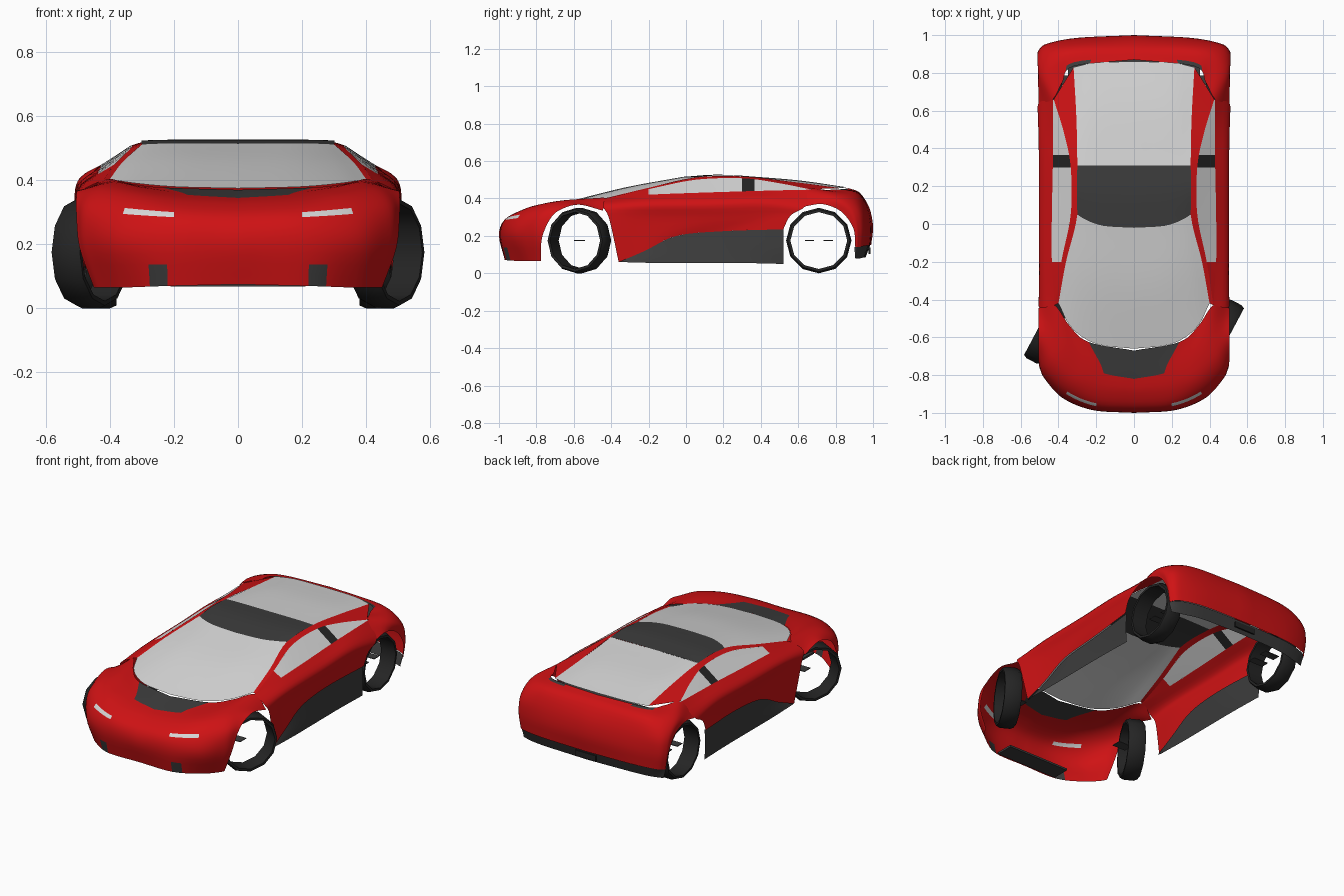
import bpy, bmesh, math
from mathutils import Vector, Matrix

if "Cube" in bpy.data.objects:
    bpy.data.objects.remove(bpy.data.objects["Cube"])


def material(name, rgb):
    m = bpy.data.materials.new(name)
    m.use_nodes = True
    m.diffuse_color = (*rgb, 1)
    m.node_tree.nodes["Principled BSDF"].inputs["Base Color"].default_value = (*rgb, 1)
    return m


RED, GLASS, TRIM, RUBBER = range(4)
MATERIALS = [
    material("red paint", (.62, .006, .007)),
    material("light glass", (.68, .68, .68)),
    material("dark trim", (.045, .045, .045)),
    material("black rubber", (.018, .018, .018)),
]
parts = []


def finish(name, bm, mirror=True):
    mesh = bpy.data.meshes.new(name)
    bm.to_mesh(mesh)
    bm.free()
    for m in MATERIALS:
        mesh.materials.append(m)
    obj = bpy.data.objects.new(name, mesh)
    bpy.context.collection.objects.link(obj)
    if mirror:
        obj.modifiers.new("mirror", 'MIRROR')
    parts.append(obj)
    return obj


def spline(points, t):
    """Point at t (0 to 1) on a smooth curve through the points."""
    p = [Vector(q) for q in points]
    last = len(p) - 1
    i = min(int(t * last + 1e-6), last - 1)
    f = t * last - i
    a = p[i - 1] if i else 2 * p[0] - p[1]
    b, c = p[i], p[i + 1]
    d = p[i + 2] if i + 2 <= last else 2 * p[last] - p[last - 1]
    return b + (c - a) * f / 2 + (2 * a - 5 * b + 4 * c - d) * f**2 / 2 \
        + (3 * b - a - 3 * c + d) * f**3 / 2


def loft(name, curves, paint, along=16, across=4):
    """Smooth sheet through the curves; paint is a colour or a rule(u, v, centre)."""
    bm = bmesh.new()
    rows = across * (len(curves) - 1)
    grid = []
    for i in range(along + 1):
        section = [spline(c, i / along) for c in curves]
        grid.append([bm.verts.new(spline(section, j / rows)) for j in range(rows + 1)])
    for i in range(along):
        for j in range(rows):
            f = bm.faces.new((grid[i][j], grid[i + 1][j], grid[i + 1][j + 1], grid[i][j + 1]))
            mid = f.calc_center_median()
            f.material_index = paint((i + .5) / along, (j + .5) / across, mid) if callable(paint) else paint
    bm.normal_update()
    # Turn the sheet so that it faces away from the middle of the car
    inside = Vector((0, 0, .15))
    if sum(f.normal.dot(f.calc_center_median() - inside) * f.calc_area() for f in bm.faces) < 0:
        bmesh.ops.reverse_faces(bm, faces=bm.faces[:])
    return finish(name, bm)


def box(name, centre, size, paint, mirror=True):
    bm = bmesh.new()
    bmesh.ops.create_cube(bm, size=1, matrix=Matrix.Translation(centre) @ Matrix.Diagonal((*size, 1)))
    for f in bm.faces:
        f.material_index = paint
    return finish(name, bm, mirror)


# Shared lines of the cabin
rail_inner = [(.4, -.42, .404), (.36, -.2, .457), (.3, .05, .512),
              (.3, .31, .518), (.305, .56, .49), (.32, .83, .455)]
rail_outer = [(.42, -.43, .402), (.385, -.2, .45), (.335, .05, .5),
              (.335, .3, .508), (.37, .48, .485), (.425, .66, .45)]
belt = [(.42, -.43, .402), (.435, -.2, .42), (.435, .05, .43),
        (.43, .3, .438), (.43, .48, .443), (.43, .66, .447)]

# Cabin: windscreen, roof, rear window, rails and side windows
loft("windscreen", [
    [(0, -.66, .375), (0, -.33, .458), (0, -.02, .515)],
    [(.2, -.635, .38), (.18, -.3, .462), (.16, -.01, .516)],
    [(.33, -.55, .392), (.29, -.25, .462), (.25, .02, .515)],
    rail_inner[:3]], GLASS)
loft("roof", [
    [(0, -.02, .515), (0, .15, .527), (0, .31, .521)],
    [(.16, -.01, .516), (.16, .16, .527), (.16, .31, .521)],
    [(.25, .02, .515), (.25, .17, .526), (.25, .31, .52)],
    [(.3, .05, .512), (.302, .18, .524), (.3, .31, .518)]], TRIM)
loft("rear_window", [
    [(0, .31, .521), (0, .6, .497), (0, .86, .46)],
    [(.2, .31, .52), (.2, .6, .495), (.2, .855, .46)],
    rail_inner[3:]], GLASS)
loft("roof_rail", [rail_inner, rail_outer], RED, along=25, across=2)


def window_paint(u, v, c):
    if c.y < -.18:
        return RED
    return RUBBER if .3 < c.y < .35 else GLASS


loft("side_window", [rail_outer, belt], window_paint, along=30, across=3)


# Nose, bonnet and front wing, ending at the front wheel arch
def nose_paint(u, v, c):
    if v > 4 and u < .25:
        return TRIM                      # bonnet scoop
    if 2 < v < 2.25 and .25 < u < .5:
        return GLASS                     # headlamp slit
    if v < .45 and .25 < u < .34:
        return TRIM                      # lower vent
    return RED


loft("nose", [
    [(0, -.97, .075), (.22, -.96, .07), (.36, -.88, .065), (.43, -.81, .065), (.45, -.775, .065)],
    [(0, -1, .2), (.22, -.985, .2), (.38, -.92, .2), (.47, -.82, .2), (.495, -.77, .19)],
    [(0, -.975, .28), (.2, -.965, .285), (.36, -.9, .295), (.47, -.8, .305), (.505, -.72, .3)],
    [(0, -.9, .325), (.2, -.885, .335), (.33, -.83, .355), (.44, -.74, .365), (.505, -.66, .345)],
    [(0, -.82, .345), (.16, -.79, .355), (.28, -.73, .372), (.4, -.65, .39), (.505, -.57, .367)],
    [(0, -.67, .37), (.24, -.625, .378), (.34, -.54, .39), (.42, -.43, .402), (.505, -.445, .335)],
], nose_paint, along=24)
box("front_lip", (0, -.9, .074), (.42, .11, .012), TRIM, False)

# Side panel between the wheel arches, with the dark skirt below
skirt_line = [(.49, -.36, .06), (.48, -.22, .12), (.475, -.05, .2), (.475, .2, .225), (.5, .52, .235)]
loft("door_panel", [
    belt,
    [(.495, -.445, .36), (.5, -.2, .37), (.5, .1, .375), (.5, .4, .385), (.505, .64, .36)],
    [(.505, -.41, .29), (.49, -.2, .29), (.49, .1, .3), (.495, .4, .31), (.505, .56, .31)],
    skirt_line], RED, along=24)
loft("side_skirt", [
    [(x - .008, y, z) for x, y, z in skirt_line],
    [(.485, -.36, .06), (.485, -.2, .08), (.48, 0, .12), (.48, .25, .13), (.495, .52, .13)],
    [(.49, -.35, .06), (.49, -.15, .055), (.49, .05, .055), (.49, .3, .055), (.49, .52, .05)],
], TRIM, along=20)

# Tail and rear wing, ending at the rear wheel arch
tail_edge = [(0, .99, .15), (.3, .98, .15), (.45, .95, .145), (.49, .92, .14), (.495, .905, .14)]
loft("tail", [
    [(0, .87, .455), (.32, .835, .45), (.38, .75, .446), (.43, .66, .447), (.505, .64, .358)],
    [(0, .93, .43), (.3, .92, .427), (.42, .88, .423), (.49, .8, .41), (.507, .73, .37)],
    [(0, .98, .35), (.3, .965, .35), (.45, .94, .345), (.507, .89, .34), (.507, .83, .33)],
    [(0, 1, .25), (.3, .985, .25), (.46, .955, .245), (.505, .92, .24), (.507, .895, .24)],
    tail_edge],
    lambda u, v, c: TRIM if v < .25 and .17 < u < .34 else RED, along=24)
loft("rear_bumper", [
    [(x, y - .005, z) for x, y, z in tail_edge],
    [(0, .96, .085), (.28, .95, .085), (.4, .93, .08), (.47, .91, .08), (.48, .905, .08)],
], TRIM, across=3)
box("plate_recess", (0, .981, .12), (.14, .009, .035), RUBBER, False)
box("parcel_shelf", (0, .84, .405), (.7, .16, .006), TRIM, False)


# Open tyre rings; the front pair is steered
def tyre(name, centre, steer):
    outline = [(.152, -.05), (.166, -.05), (.175, -.03), (.175, .03), (.166, .05), (.152, .05)]
    sides = 12
    bm = bmesh.new()
    rings = []
    for k in range(sides):
        a = 2 * math.pi * k / sides
        rings.append([bm.verts.new((w, r * math.sin(a), -r * math.cos(a))) for r, w in outline])
    for k in range(sides):
        near, far = rings[k], rings[(k + 1) % sides]
        for j in range(len(outline)):
            n = (j + 1) % len(outline)
            bm.faces.new((near[j], near[n], far[n], far[j])).material_index = RUBBER
    bmesh.ops.recalc_face_normals(bm, faces=bm.faces[:])
    obj = finish(name, bm, False)
    obj.location = centre
    obj.rotation_euler.z = steer


for side, label in ((1, "left"), (-1, "right")):
    tyre("front_tyre_" + label, (side * .46, -.57, .175), math.radians(-28))
    tyre("rear_tyre_" + label, (side * .43, .71, .175), 0)

# Thin suspension arms behind the wheels
box("front_arm", (.39, -.57, .175), (.09, .06, .004), TRIM)
for y in (.66, .76):
    box("rear_arm", (.37, y, .175), (.1, .05, .004), TRIM)

# Smooth shading with sharp creases kept
for obj in parts:
    obj.select_set(True)
bpy.context.view_layer.objects.active = parts[0]
bpy.ops.object.shade_smooth_by_angle(angle=math.radians(35))
